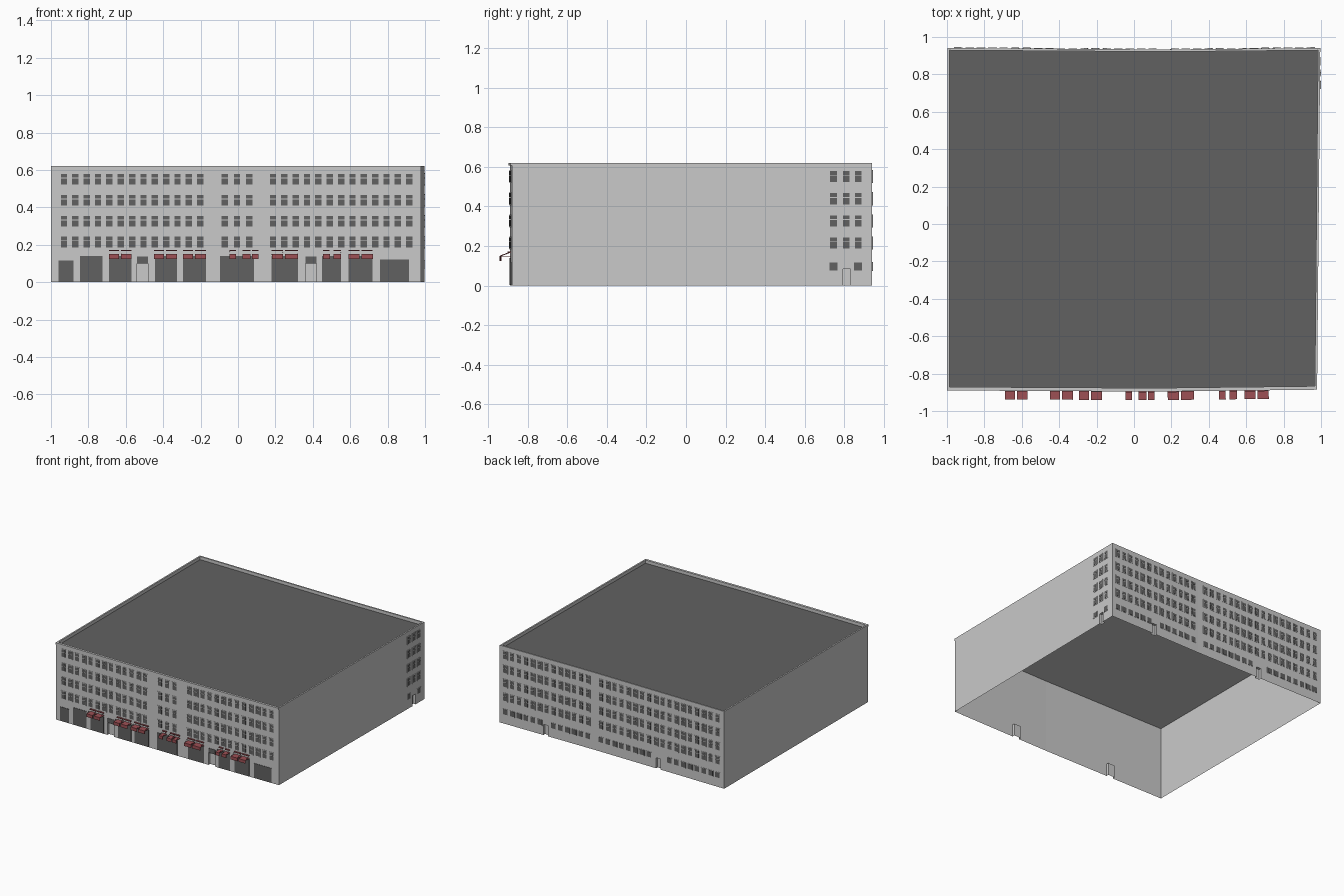
import bpy, bmesh
from mathutils import Vector, Matrix

if "Cube" in bpy.data.objects:
    bpy.data.objects.remove(bpy.data.objects["Cube"], do_unlink=True)

HEIGHT, ROOF_Z = 0.62, 0.595
UP = Vector((0, 0, 1))


def material(name, rgb):
    m = bpy.data.materials.new(name)
    m.use_nodes = True
    m.diffuse_color = (*rgb, 1)
    m.node_tree.nodes["Principled BSDF"].inputs["Base Color"].default_value = (*rgb, 1)
    return m


wall_grey = material("wall grey", (0.59, 0.59, 0.59))
dark_grey = material("dark grey", (0.12, 0.12, 0.12))
awning_red = material("awning red", (0.34, 0.08, 0.09))

# Plan of the block, counter-clockwise, with slightly kinked long facades
FL, FM, FR = Vector((-0.999, -0.883, 0)), Vector((0.1, -0.889, 0)), Vector((0.979, -0.879, 0))
BR, BM, BL = Vector((0.996, 0.941, 0)), Vector((0.17, 0.933, 0)), Vector((-0.998, 0.941, 0))
# Each facade: axis its positions are measured on, plan points
FACADES = {
    "front": (0, [FL, FM, FR]),
    "right": (1, [FR, BR]),
    "back": (0, [BR, BM, BL]),
    "left": (1, [BL, FL]),
}
# Doors: facade -> (position, width, height)
DOORS = {
    "front": [(-0.51, 0.06, 0.1), (0.39, 0.06, 0.1)],
    "right": [(0.812, 0.036, 0.083)],
    "back": [(0.59, 0.04, 0.085), (-0.41, 0.04, 0.085)],
    "left": [],
}


def locate(facade, t):
    """Point on the facade line, its direction and outward normal."""
    axis, pts = FACADES[facade]
    for a, b in zip(pts, pts[1:]):
        if min(a[axis], b[axis]) - 1e-6 <= t <= max(a[axis], b[axis]) + 1e-6:
            d = (b - a).normalized()
            return a.lerp(b, (t - a[axis]) / (b[axis] - a[axis])), d, Vector((d.y, -d.x, 0))


def plate(bm, facade, t, w, z0, z1, out, back=0.001):
    """Box lying on a facade, reaching from back to out along the normal."""
    p, d, n = locate(facade, t)
    c = p + n * (out + back) / 2 + UP * (z0 + z1) / 2
    m = Matrix((d * w, -n * (out - back), UP * (z1 - z0))).transposed().to_4x4()
    bmesh.ops.create_cube(bm, size=1, matrix=Matrix.Translation(c) @ m)


def quad(bm, *pts):
    return bm.faces.new([bm.verts.new(p) for p in pts])


def finish(bm, name, mat, merge=False):
    if merge:
        bmesh.ops.remove_doubles(bm, verts=bm.verts, dist=1e-5)
    me = bpy.data.meshes.new(name)
    bm.to_mesh(me)
    bm.free()
    me.materials.append(mat)
    ob = bpy.data.objects.new(name, me)
    bpy.context.collection.objects.link(ob)
    return ob


# Outer walls with recessed door openings
walls, doors = bmesh.new(), bmesh.new()
DEPTH = 0.02
for facade, (axis, pts) in FACADES.items():
    cuts = [p[axis] for p in pts]
    for t, w, h in DOORS[facade]:
        cuts += [t - w / 2, t + w / 2]
    cuts.sort(reverse=pts[0][axis] > pts[-1][axis])
    for t0, t1 in zip(cuts, cuts[1:]):
        a, b = locate(facade, t0)[0], locate(facade, t1)[0]
        n = locate(facade, (t0 + t1) / 2)[2]
        bottom = 0
        for t, w, h in DOORS[facade]:
            if abs((t0 + t1) / 2 - t) < 0.001:
                bottom, top, inn = h, UP * h, -n * DEPTH
                quad(walls, a, a + inn, a + inn + top, a + top)
                quad(walls, b + inn, b, b + top, b + inn + top)
                quad(walls, a + top, a + inn + top, b + inn + top, b + top)
                quad(doors, a + inn, b + inn, b + inn + top, a + inn + top)
        quad(walls, a + UP * bottom, b + UP * bottom, b + UP * HEIGHT, a + UP * HEIGHT)
finish(walls, "outer_walls", wall_grey, merge=True)
finish(doors, "door_leaves", wall_grey)

# Parapet cap and inner face, then the sunken roof and its underside
parapet, roof, ceiling = bmesh.new(), bmesh.new(), bmesh.new()
outline = [FL, FM, FR, BR, BM, BL]
inner = [p - Vector((0.012 if p.x > 0.5 else -0.012 if p.x < -0.5 else 0,
                     0.012 if p.y > 0 else -0.012, 0)) for p in outline]
for i, (a, ia) in enumerate(zip(outline, inner)):
    b, ib = outline[(i + 1) % 6], inner[(i + 1) % 6]
    quad(parapet, a + UP * HEIGHT, b + UP * HEIGHT, ib + UP * HEIGHT, ia + UP * HEIGHT)
    quad(parapet, ia + UP * HEIGHT, ib + UP * HEIGHT, ib + UP * ROOF_Z, ia + UP * ROOF_Z)
quad(roof, *[p + UP * ROOF_Z for p in outline])
quad(ceiling, *[p + UP * (ROOF_Z - 0.004) for p in reversed(outline)])
finish(parapet, "parapet", wall_grey, merge=True)
finish(roof, "flat_roof", dark_grey)
finish(ceiling, "ceiling", wall_grey)

# Shallow cornice along the top of the front
cornice = bmesh.new()
for a, b in ((FL, FM), (FM, FR)):
    plate(cornice, "front", (a.x + b.x) / 2, (b - a).length, 0.606, HEIGHT, 0.007, 0)
finish(cornice, "front_cornice", wall_grey)

# Windows: raised frame with two stacked panes
frames, panes = bmesh.new(), bmesh.new()


def window(facade, t, z):
    plate(frames, facade, t, 0.043, z - 0.034, z + 0.033, 0.0035)
    plate(panes, facade, t, 0.034, z - 0.029, z + 0.004, 0.0045, 0.003)
    plate(panes, facade, t, 0.034, z + 0.008, z + 0.028, 0.0045, 0.003)


def small_window(facade, t):
    plate(frames, facade, t, 0.046, 0.073, 0.119, 0.0035)
    plate(panes, facade, t, 0.04, 0.076, 0.116, 0.0045, 0.003)


columns = {
    "front": [s * (0.202 + 0.0607 * i) - o for s, o in ((-1, 0), (1, 0.015)) for i in range(13)]
             + [-0.07, -0.005, 0.06],
    "right": [0.745, 0.81, 0.87],
    "back": [0.945 - 0.0607 * i for i in range(13)] + [0.1 - 0.0612 * i for i in range(18)],
}
for facade, ts in columns.items():
    for t in ts:
        for floor in range(4):
            window(facade, t, 0.215 + 0.112 * floor)
        if facade != "front" and all(abs(t - d[0]) > 0.042 for d in DOORS[facade]):
            small_window(facade, t)
finish(frames, "window_frames", wall_grey)

# Lights above the front doors
for t, w, h in DOORS["front"]:
    plate(panes, "front", t, w, h, 0.137, 0.004)
finish(panes, "window_panes", dark_grey)

# Shop fronts: left edge, right edge, height
shops = bmesh.new()
for x0, x1, h in [(-0.96, -0.88, 0.115), (-0.845, -0.725, 0.14), (-0.69, -0.57, 0.14),
                  (-0.445, -0.325, 0.14), (-0.295, -0.17, 0.14), (-0.097, 0.085, 0.14),
                  (0.18, 0.32, 0.14), (0.45, 0.55, 0.14), (0.59, 0.72, 0.14), (0.76, 0.915, 0.12)]:
    plate(shops, "front", (x0 + x1) / 2, x1 - x0, 0.003, h, 0.004)
finish(shops, "shop_fronts", dark_grey)

# Awnings: wall rail, flat sheet with a hanging front edge, slanted stays
awnings, stays = bmesh.new(), bmesh.new()
for x0, x1 in [(-0.69, -0.635), (-0.625, -0.57), (-0.45, -0.395), (-0.385, -0.325),
               (-0.295, -0.24), (-0.23, -0.17), (-0.045, -0.01), (0.025, 0.068), (0.075, 0.11),
               (0.18, 0.24), (0.25, 0.32), (0.455, 0.49), (0.51, 0.55), (0.59, 0.65), (0.66, 0.72)]:
    t, w = (x0 + x1) / 2, x1 - x0
    plate(awnings, "front", t, w, 0.166, 0.173, 0.012)
    plate(awnings, "front", t, w, 0.146, 0.15, 0.053)
    plate(awnings, "front", t, w, 0.125, 0.146, 0.053, 0.049)
    for x in (x0 + 0.001, x1 - 0.001):
        p, d, n = locate("front", x)
        quad(stays, *[p + n * o + UP * z for o, z in
                      ((0.002, 0.167), (0.05, 0.149), (0.05, 0.152), (0.002, 0.17))])
finish(awnings, "awnings", awning_red)
finish(stays, "awning_stays", awning_red)
